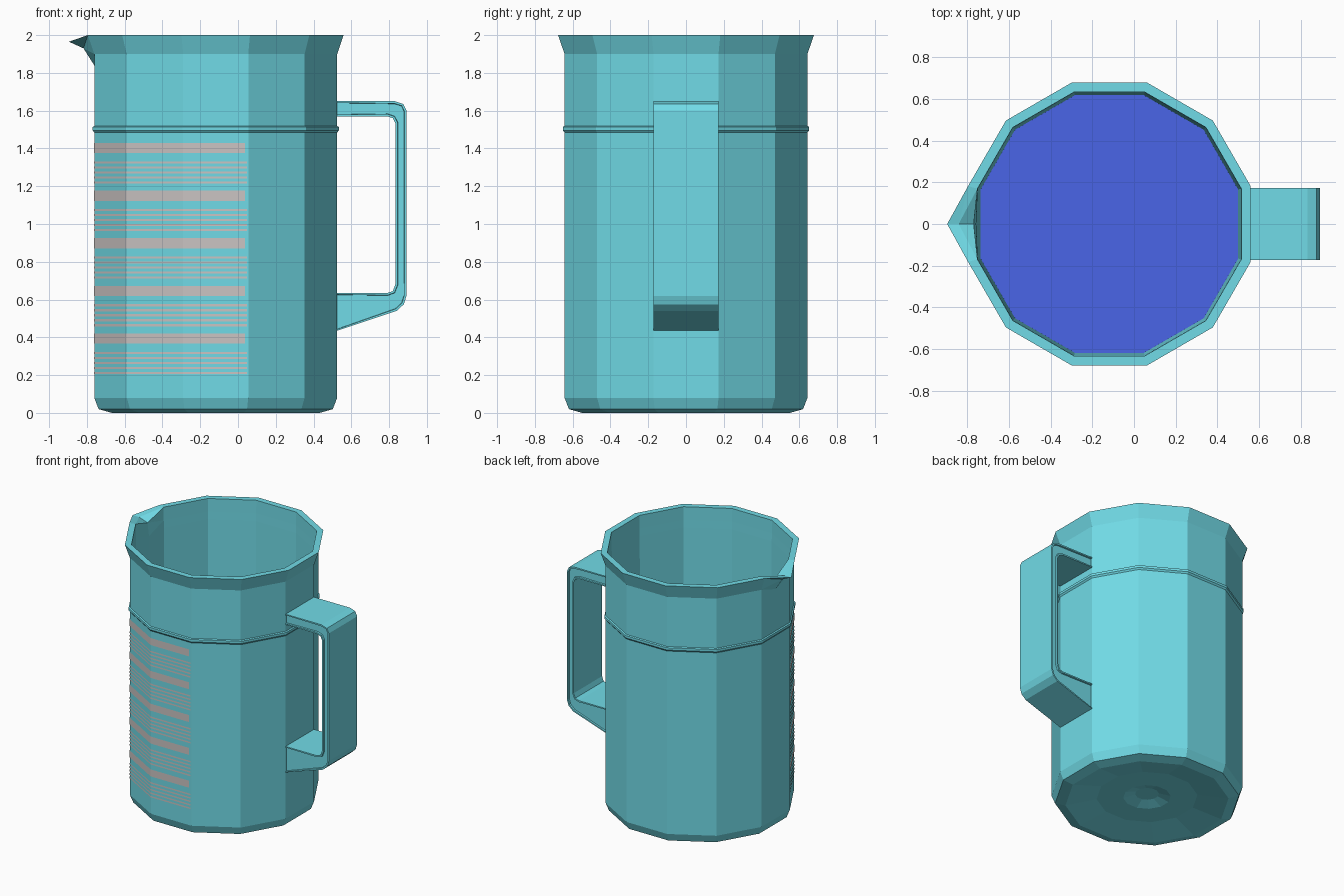
import bpy, bmesh
from math import cos, sin, pi, radians

if "Cube" in bpy.data.objects:
    bpy.data.objects.remove(bpy.data.objects["Cube"], do_unlink=True)

CX = -0.118           # axis of the jug body
SIDES = 12


def material(name, rgb):
    m = bpy.data.materials.new(name)
    m.use_nodes = True
    m.diffuse_color = (*rgb, 1)
    m.node_tree.nodes["Principled BSDF"].inputs["Base Color"].default_value = (*rgb, 1)
    return m


teal = material("teal plastic", (0.165, 0.71, 0.80))
pink = material("pale pink print", (0.60, 0.56, 0.55))
blue = material("blue liquid", (0.07, 0.135, 0.83))


def finish(name, bm, mat, recalc=True):
    if recalc:
        bmesh.ops.recalc_face_normals(bm, faces=bm.faces)
    mesh = bpy.data.meshes.new(name)
    bm.to_mesh(mesh)
    bm.free()
    mesh.materials.append(mat)
    ob = bpy.data.objects.new(name, mesh)
    bpy.context.collection.objects.link(ob)
    return ob


def corner(apothem, degrees):
    r = apothem / cos(pi / SIDES)
    a = radians(degrees)
    return CX + r * cos(a), r * sin(a)


def lathe(name, profile, mat, closed=False):
    """Polygonal lathe; a profile entry may carry (reach, z) for a spout point."""
    bm = bmesh.new()
    rings, tips = [], []
    for apothem, z, *lip in profile:
        ring = []
        for i in range(SIDES):
            x, y = corner(apothem, 15 + 30 * i)
            ring.append(bm.verts.new((x, y, z)))
            if i == 5:    # extra point in the middle of the spout side
                reach, lz = lip[0] if lip else (apothem, z)
                ring.append(bm.verts.new((CX - reach, 0, lz)))
                if lip:
                    tips.append(ring[-1])
        rings.append(ring)
    pairs = list(zip(rings, rings[1:]))
    if closed:
        pairs.append((rings[-1], rings[0]))
    else:
        bm.faces.new(rings[0])
        bm.faces.new(rings[-1])
    n = SIDES + 1
    for a, b in pairs:
        for i in range(n):
            j = (i + 1) % n
            bm.faces.new((a[i], a[j], b[j], b[i]))
    spout = list({f for v in tips for f in v.link_faces})
    bmesh.ops.triangulate(bm, faces=spout, quad_method='SHORT_EDGE')
    return finish(name, bm, mat)


# Jug body: underside rings, outer wall, flared rim with spout, tapered inner wall, floor
lathe("jug_body", [
    (0.08, 0.065), (0.16, 0.04), (0.34, 0.04), (0.55, 0.0),
    (0.62, 0.02), (0.643, 0.08), (0.643, 1.84),
    (0.643, 1.9, (0.70, 1.93)),
    (0.677, 2.0, (0.777, 1.965)),
    (0.632, 2.0, (0.722, 1.965)),
    (0.631, 1.9, (0.65, 1.94)),
    (0.630, 1.84, (0.638, 1.84)),
    (0.617, 0.1), (0.58, 0.08),
], teal)

# Raised band around the upper body
lathe("body_band", [(0.637, 1.476), (0.652, 1.496), (0.652, 1.514), (0.637, 1.522)],
      teal, closed=True)

# Shallow liquid covering the floor, its edge sunk into the wall
lathe("liquid", [(0.60, 0.085), (0.626, 0.11)], blue)

# Handle: side profile swept across its width, with shallow recessed sides
outer = [(0.515, 1.65), (0.83, 1.65), (0.875, 1.635), (0.892, 1.60),
         (0.892, 0.62), (0.878, 0.575), (0.84, 0.54), (0.515, 0.432)]
inner = [(0.515, 0.635), (0.79, 0.635), (0.82, 0.645), (0.833, 0.68),
         (0.833, 1.535), (0.82, 1.56), (0.79, 1.57), (0.515, 1.57)]
bm = bmesh.new()
side = bm.faces.new([bm.verts.new((x, -0.172, z)) for x, z in outer + inner])
swept = bmesh.ops.extrude_face_region(bm, geom=[side])
moved = [g for g in swept["geom"] if isinstance(g, bmesh.types.BMVert)]
bmesh.ops.translate(bm, vec=(0, 0.344, 0), verts=moved)
bmesh.ops.recalc_face_normals(bm, faces=bm.faces)
sides = [f for f in bm.faces if len(f.verts) > 4]
bmesh.ops.inset_individual(bm, faces=sides, thickness=0.012, depth=0)
bmesh.ops.inset_individual(bm, faces=sides, thickness=0.002, depth=-0.012)
finish("handle", bm, teal)

# Printed measuring scale wrapping three facets of the front
bm = bmesh.new()


def stripe(z, height, end_x):
    skin = 0.6442
    path = [corner(skin, a) for a in (195, 225, 255)] + [(end_x, -skin)]
    low = [bm.verts.new((x, y, z - height / 2)) for x, y in path]
    high = [bm.verts.new((x, y, z + height / 2)) for x, y in path]
    for i in range(len(path) - 1):
        bm.faces.new((low[i], low[i + 1], high[i + 1], high[i]))


for group in range(5):
    z = 1.402 - 0.252 * group
    stripe(z, 0.054, 0.037)
    for line in range(5):
        stripe(z - 0.076 - 0.0265 * line, 0.011, 0.047)
finish("measuring_scale", bm, pink, recalc=False)
